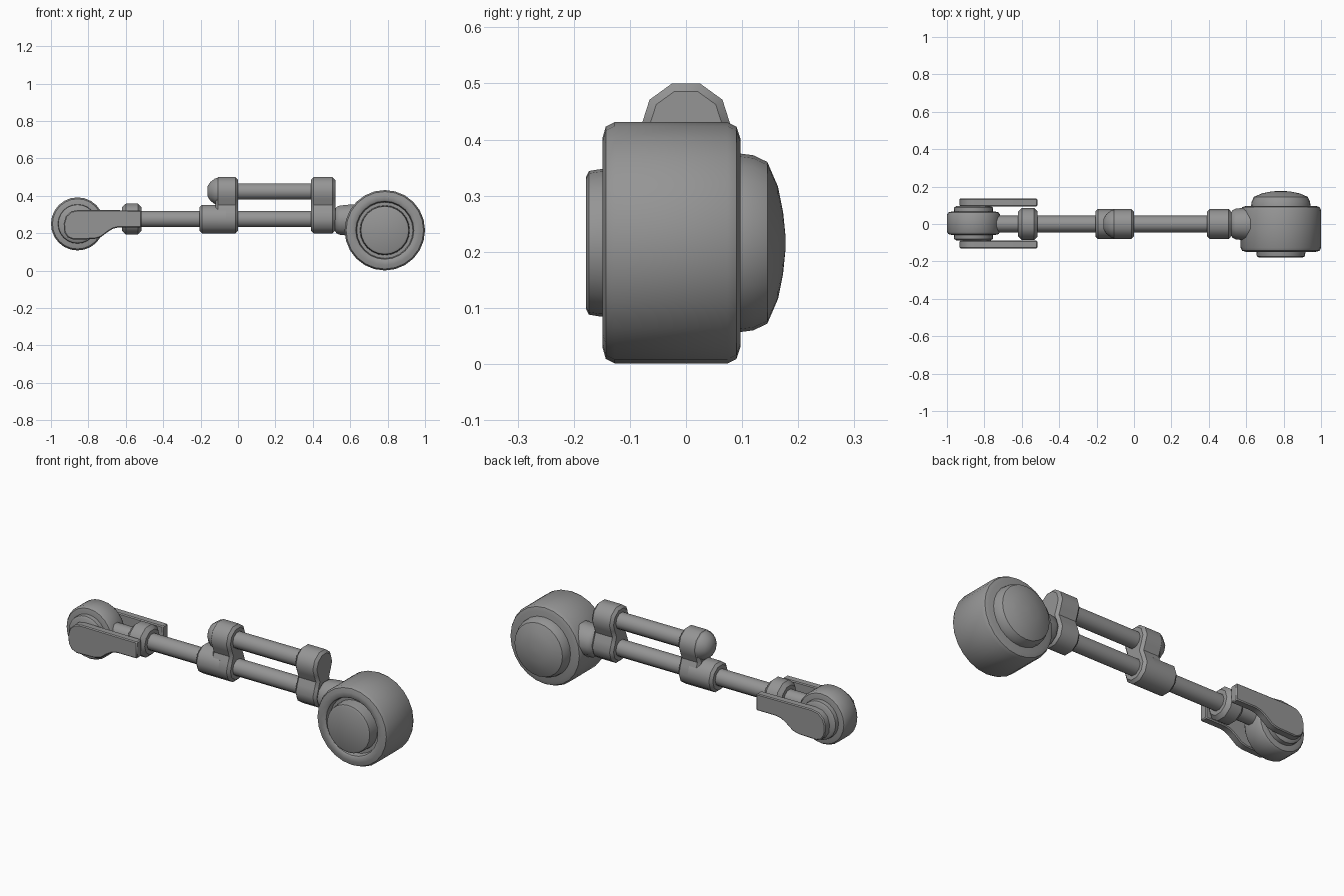
import bpy, bmesh, math
from mathutils import Vector

if "Cube" in bpy.data.objects:
    bpy.data.objects.remove(bpy.data.objects["Cube"])

grey = bpy.data.materials.new("plain_grey")
grey.diffuse_color = (0.3, 0.3, 0.3, 1)
grey.use_nodes = True
grey.node_tree.nodes["Principled BSDF"].inputs["Base Color"].default_value = grey.diffuse_color


def finish(name, bm, bevel=0.0, angle=30):
    bmesh.ops.remove_doubles(bm, verts=bm.verts, dist=1e-5)
    bmesh.ops.recalc_face_normals(bm, faces=bm.faces)
    me = bpy.data.meshes.new(name)
    bm.to_mesh(me)
    bm.free()
    ob = bpy.data.objects.new(name, me)
    bpy.context.collection.objects.link(ob)
    me.materials.append(grey)
    bpy.ops.object.select_all(action='DESELECT')
    ob.select_set(True)
    bpy.context.view_layer.objects.active = ob
    if bevel:
        m = ob.modifiers.new("bevel", 'BEVEL')
        m.width, m.segments, m.limit_method = bevel, 1, 'ANGLE'
        m.angle_limit = math.radians(50)
        bpy.ops.object.modifier_apply(modifier=m.name)
    bpy.ops.object.shade_smooth_by_angle(angle=math.radians(angle))
    return ob


def revolve(name, profile, centre, axis, sides, angle=40):
    """Spin (position along axis, radius) pairs about the x or y axis."""
    bm = bmesh.new()
    rings = []
    for a, r in profile:
        ring = []
        for i in range(sides):
            t = 2 * math.pi * i / sides
            u, w = r * math.cos(t), r * math.sin(t)
            p = (a, u, w) if axis == 'x' else (u, a, w)
            ring.append(bm.verts.new(Vector(p) + Vector(centre)))
        rings.append(ring)
    for lo, hi in zip(rings, rings[1:]):
        for i in range(sides):
            j = (i + 1) % sides
            bm.faces.new((lo[i], lo[j], hi[j], hi[i]))
    bm.faces.new(rings[0])
    bm.faces.new(rings[-1])
    return finish(name, bm, angle=angle)


def extrude(name, points, depth, bevel):
    bm = bmesh.new()
    f = bm.faces.new([bm.verts.new(p) for p in points])
    new = bmesh.ops.extrude_face_region(bm, geom=[f])['geom']
    bmesh.ops.translate(bm, vec=depth, verts=[v for v in new if isinstance(v, bmesh.types.BMVert)])
    return finish(name, bm, bevel, 40)


def rod(name, x0, x1, z, r):
    return revolve(name, [(x0, r), (x1, r)], (0, 0, z), 'x', 10)


def collar(name, x0, x1, z, r, c=0.014):
    return revolve(name, [(x0, r - c), (x0 + c, r), (x1 - c, r), (x1, r - c)], (0, 0, z), 'x', 10)


LOW, HIGH, R = 0.276, 0.424, 0.08

# Rods
rod("main_rod", -0.80, 0.55, LOW, 0.045)
rod("upper_rod", -0.05, 0.45, HIGH, 0.045)

# Clamps with a waisted outline holding both rods
half = [(0.025, HIGH + 0.076), (0.065, HIGH + 0.047), (0.08, HIGH), (0.067, HIGH - 0.04),
        (0.054, 0.35), (0.067, LOW + 0.04), (0.08, LOW), (0.065, LOW - 0.047), (0.025, LOW - 0.076)]
outline = half + [(-y, z) for y, z in reversed(half)]
for name, x0, x1 in (("left_clamp", -0.12, 0.0), ("right_clamp", 0.39, 0.52)):
    extrude(name, [(x0, y, z) for y, z in outline], (x1 - x0, 0, 0), 0.014)
collar("left_sleeve", -0.207, -0.05, LOW, R)
revolve("rod_cap", [(-0.163, 0.028), (-0.148, 0.053), (-0.122, 0.073), (-0.10, 0.078), (-0.06, 0.075)],
        (0, 0, HIGH), 'x', 10)

# Neck leading into the large joint
revolve("neck", [(0.51, 0.05), (0.528, 0.075), (0.545, 0.082), (0.60, 0.088), (0.66, 0.088)],
        (0, 0, 0.27), 'x', 10)

# Large joint: drum with recessed front ring, front plug, rear dome
BIG = (0.785, 0, 0.216)
revolve("large_drum", [(-0.115, 0.150), (-0.143, 0.155), (-0.149, 0.163), (-0.149, 0.186), (-0.143, 0.207),
                       (-0.127, 0.215), (0.074, 0.215), (0.090, 0.207), (0.097, 0.186)], BIG, 'y', 24)
revolve("front_plug", [(-0.178, 0.118), (-0.173, 0.128), (-0.155, 0.131), (-0.10, 0.134)], BIG, 'y', 24)
revolve("rear_dome", [(0.08, 0.160), (0.097, 0.159), (0.12, 0.156), (0.145, 0.144), (0.164, 0.100),
                      (0.173, 0.055), (0.177, 0.015)], BIG, 'y', 24)

# Small joint: wheel and stepped hub
SMALL = (-0.858, 0.004, 0.25)
revolve("small_wheel", [(-0.062, 0.118), (-0.058, 0.134), (-0.046, 0.142), (0.046, 0.142),
                        (0.058, 0.134), (0.062, 0.118)], SMALL, 'y', 24)
revolve("small_hub", [(-0.092, 0.092), (-0.084, 0.103), (-0.05, 0.106), (0.05, 0.106),
                      (0.084, 0.103), (0.092, 0.092)], SMALL, 'y', 24)

# Fork: cross block and two shaped side plates
collar("fork_block", -0.62, -0.515, LOW, 0.086, 0.02)
plate = [(-0.517, 0.322), (-0.85, 0.325), (-0.89, 0.318), (-0.92, 0.292), (-0.932, 0.25),
         (-0.928, 0.205), (-0.91, 0.178), (-0.88, 0.166), (-0.77, 0.169), (-0.735, 0.178),
         (-0.695, 0.208), (-0.667, 0.225), (-0.635, 0.232), (-0.517, 0.232)]
for name, y in (("front_plate", -0.131), ("rear_plate", 0.094)):
    extrude(name, [(px, y, pz) for px, pz in plate], (0, 0.043, 0), 0.005)
